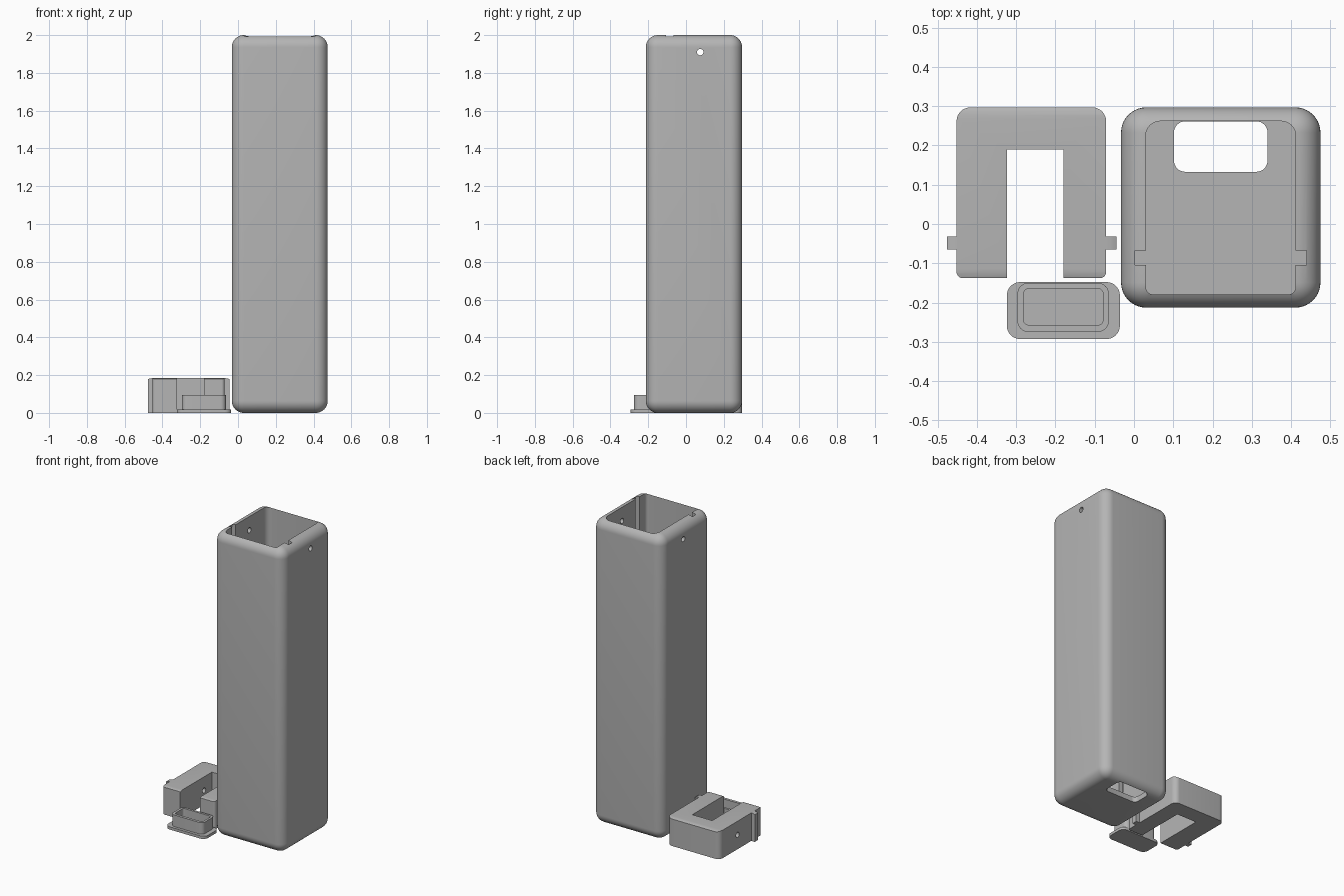
import bpy, bmesh, math

if "Cube" in bpy.data.objects:
    bpy.data.objects.remove(bpy.data.objects["Cube"])

gray = bpy.data.materials.new("plain gray")
gray.diffuse_color = (0.46, 0.46, 0.46, 1)
gray.use_nodes = True
gray.node_tree.nodes["Principled BSDF"].inputs["Base Color"].default_value = gray.diffuse_color


def add_mesh(name, bm):
    bmesh.ops.recalc_face_normals(bm, faces=bm.faces)
    mesh = bpy.data.meshes.new(name)
    bm.to_mesh(mesh)
    bm.free()
    mesh.materials.append(gray)
    obj = bpy.data.objects.new(name, mesh)
    bpy.context.collection.objects.link(obj)
    return obj


def prism(name, x0, x1, y0, y1, z0, z1, front_r=0, back_r=0):
    """Upright block with rounded front and back corners."""
    corners = [(x0, y0, 180, front_r, 1, 1), (x1, y0, 270, front_r, -1, 1),
               (x1, y1, 0, back_r, -1, -1), (x0, y1, 90, back_r, 1, -1)]
    bm = bmesh.new()
    verts = []
    for x, y, start, r, sx, sy in corners:
        steps = 8 if r else 0
        for i in range(steps + 1):
            a = math.radians(start + 90 * i / max(steps, 1))
            verts.append(bm.verts.new((x + sx * r + r * math.cos(a),
                                       y + sy * r + r * math.sin(a), z0)))
    base = bm.faces.new(verts)
    top = bmesh.ops.extrude_face_region(bm, geom=[base])
    bmesh.ops.translate(bm, vec=(0, 0, z1 - z0),
                        verts=[v for v in top["geom"] if isinstance(v, bmesh.types.BMVert)])
    return add_mesh(name, bm)


def rounded_block(name, x0, x1, y0, y1, z0, z1, r):
    """Block with every edge rounded."""
    bm = bmesh.new()
    bmesh.ops.create_cube(bm, size=1)
    for v in bm.verts:
        v.co = (x1 if v.co.x > 0 else x0, y1 if v.co.y > 0 else y0, z1 if v.co.z > 0 else z0)
    bmesh.ops.bevel(bm, geom=bm.edges[:], offset=r, offset_type='OFFSET',
                    segments=10, profile=0.5, affect='EDGES')
    return add_mesh(name, bm)


def cross_rod(name, x0, x1, y, z, r):
    """Rod along x for drilling pin holes."""
    bm = bmesh.new()
    ring = [bm.verts.new((x0, y + r * math.cos(i * math.tau / 24), z + r * math.sin(i * math.tau / 24)))
            for i in range(24)]
    end = bmesh.ops.extrude_face_region(bm, geom=[bm.faces.new(ring)])
    bmesh.ops.translate(bm, vec=(x1 - x0, 0, 0),
                        verts=[v for v in end["geom"] if isinstance(v, bmesh.types.BMVert)])
    return add_mesh(name, bm)


def combine(obj, other, operation='DIFFERENCE'):
    mod = obj.modifiers.new("combine", 'BOOLEAN')
    mod.operation, mod.solver, mod.object = operation, 'EXACT', other
    bpy.context.view_layer.objects.active = obj
    bpy.ops.object.modifier_apply(modifier=mod.name)
    bpy.data.objects.remove(other)


def smooth(obj):
    bpy.ops.object.select_all(action='DESELECT')
    obj.select_set(True)
    bpy.context.view_layer.objects.active = obj
    bpy.ops.object.shade_smooth_by_angle(angle=math.radians(30))


# Tall hollow case with side grooves, floor opening and pin holes
case = rounded_block("tall_case", -0.033, 0.475, -0.213, 0.297, 0, 2, 0.064)
cavity = prism("cavity", 0.03, 0.412, -0.18, 0.262, 0.035, 2.1, 0.02, 0.037)
combine(cavity, prism("grooves", 0.002, 0.44, -0.105, -0.067, 0.036, 2.09), 'UNION')
combine(case, cavity)
combine(case, prism("floor_opening", 0.102, 0.34, 0.133, 0.2615, -0.1, 0.2, 0.028, 0.028))
combine(case, cross_rod("pin", -0.2, 0.6, 0.075, 1.91, 0.017))
smooth(case)

# U-shaped insert with side tabs, its top following the rounding of the case rim
insert = prism("u_insert", -0.452, -0.071, -0.138, 0.297, 0, 0.2, 0.016, 0.035)
combine(insert, prism("tabs", -0.477, -0.044, -0.065, -0.032, 0, 0.2), 'UNION')
combine(insert, prism("u_gap", -0.323, -0.179, -0.3, 0.19, -0.1, 0.3))
combine(insert, rounded_block("rim_shape", -0.515, -0.007, -0.178, 0.332, -1.816, 0.184, 0.064),
        'INTERSECT')
combine(insert, cross_rod("pin", -0.6, 0.1, 0.11, 0.094, 0.017))
smooth(insert)

# Small plug: flat flange with a hollow raised cup
plug = prism("flanged_plug", -0.324, -0.036, -0.293, -0.148, 0, 0.018, 0.034, 0.034)
combine(plug, prism("cup", -0.297, -0.064, -0.275, -0.15, 0.005, 0.094, 0.028, 0.028), 'UNION')
combine(plug, prism("cup_hollow", -0.281, -0.079, -0.257, -0.165, 0.018, 0.2, 0.012, 0.012))
smooth(plug)
